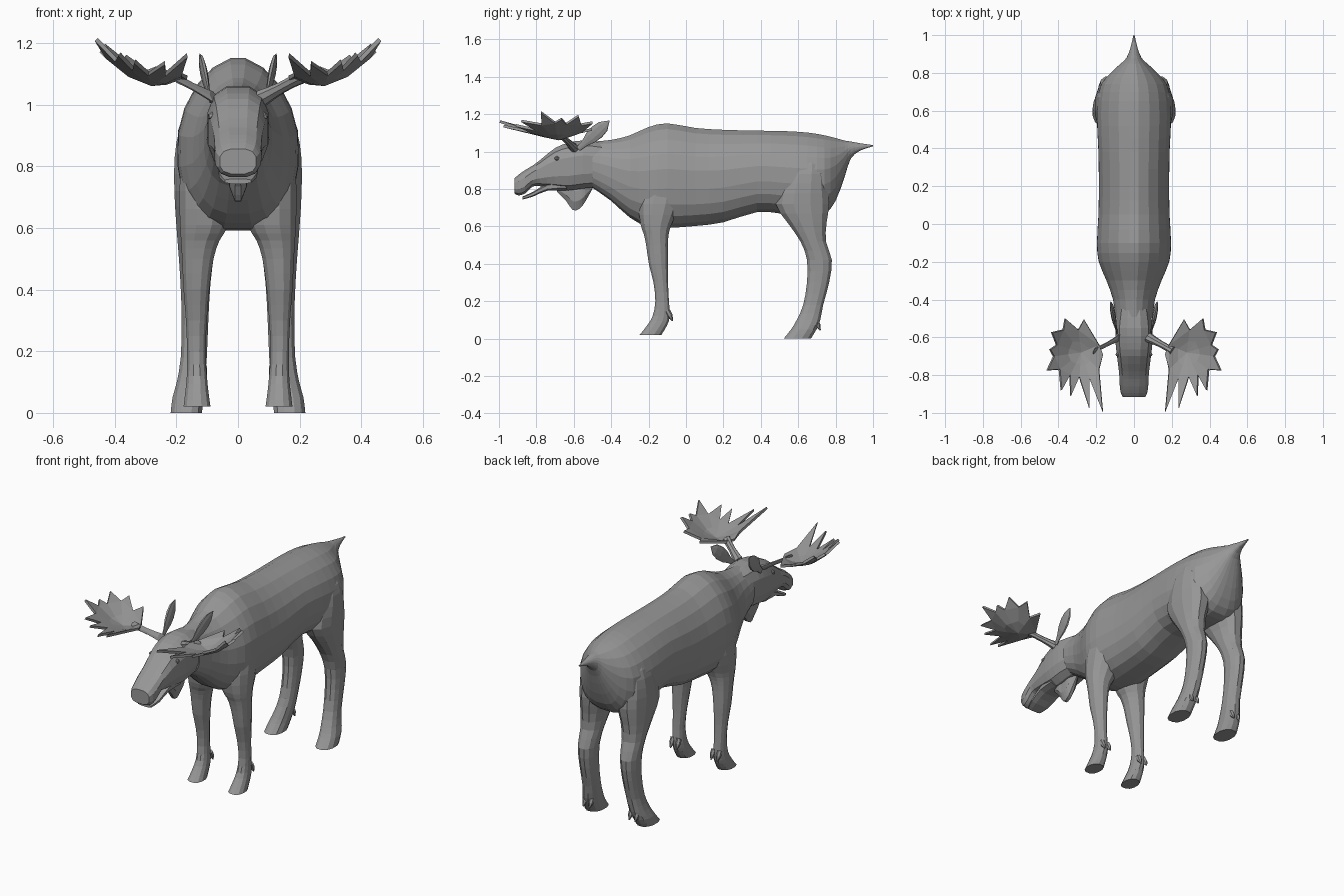
import bpy
import bmesh
import math
from mathutils import Vector

default_cube = bpy.data.objects.get("Cube")
if default_cube:
    bpy.data.objects.remove(default_cube, do_unlink=True)

# One plain hide colour for the whole animal
hide = bpy.data.materials.new("hide grey")
hide.use_nodes = True
hide_colour = (0.31, 0.31, 0.31, 1)
hide.diffuse_color = hide_colour
hide.node_tree.nodes["Principled BSDF"].inputs["Base Color"].default_value = hide_colour


def finish(name, bm):
    """Turn a bmesh into a flat shaded object."""
    bmesh.ops.recalc_face_normals(bm, faces=bm.faces)
    mesh = bpy.data.meshes.new(name)
    bm.to_mesh(mesh)
    bm.free()
    mesh.materials.append(hide)
    obj = bpy.data.objects.new(name, mesh)
    bpy.context.collection.objects.link(obj)
    return obj


def smooth_rows(rows, steps):
    """Insert rows along a smooth spline through the given rows."""
    result = []
    for i in range(len(rows) - 1):
        before = rows[max(i - 1, 0)]
        after = rows[min(i + 2, len(rows) - 1)]
        for k in range(steps):
            t = k / steps
            row = []
            for a, b, c, d in zip(before, rows[i], rows[i + 1], after):
                bend = (2 * a - 5 * b + 4 * c - d) * t + (3 * b - a - 3 * c + d) * t * t
                row.append(b + t * (c - a + bend) / 2)
            result.append(row)
    return result + [rows[-1]]


def loft(name, rings, sides, lower=1, upper=1):
    """Skin rings, each a centre and two half axes; low powers give boxier halves."""
    bm = bmesh.new()
    loops = []
    for centre, u, v in rings:
        loop = []
        for i in range(sides):
            angle = math.tau * (i + 0.5) / sides
            c, s = math.cos(angle), math.sin(angle)
            power = upper if s > 0 else lower
            c = math.copysign(abs(c) ** power, c)
            s = math.copysign(abs(s) ** power, s)
            loop.append(bm.verts.new(centre + u * c + v * s))
        loops.append(loop)
    for one, two in zip(loops, loops[1:]):
        for i in range(sides):
            j = (i + 1) % sides
            bm.faces.new((one[i], one[j], two[j], two[i]))
    bm.faces.new(loops[0])
    bm.faces.new(loops[-1])
    return finish(name, bm)


def trunk(name, rows, sides, lower, upper):
    """Loft along y from rows of y, top, bottom, half width."""
    rings = []
    for y, top, bottom, width in smooth_rows(rows, 2):
        centre = Vector((0, y, (top + bottom) / 2))
        rings.append((centre, Vector((width, 0, 0)), Vector((0, 0, (top - bottom) / 2))))
    loft(name, rings, sides, lower, upper)


def leg(name, side, rows):
    """Loft down z from rows of z, front, back, inner x, outer x."""
    rings = []
    for z, front, back, inner, outer in smooth_rows(rows, 2):
        centre = Vector((side * (inner + outer) / 2, (front + back) / 2, z))
        rings.append((centre, Vector(((outer - inner) / 2, 0, 0)),
                      Vector((0, (back - front) / 2, 0))))
    loft(name, rings, 12, .85, .9)


def limb(name, start, end, across, thick, widths, sides=8):
    """Straight tapered part: widths scale both cross axes."""
    start, end = Vector(start), Vector(end)
    rings = []
    for i, width in enumerate(widths):
        centre = start.lerp(end, i / (len(widths) - 1))
        rings.append((centre, Vector(across) * width, Vector(thick) * width))
    loft(name, rings, sides)


# Body from tail tip to neck, narrow along the spine and full below
trunk("body", [
    (1, 1.035, 1.028, .003), (.93, 1.045, 1.005, .02), (.88, 1.055, .96, .04),
    (.85, 1.06, .87, .07), (.8, 1.075, .735, .125), (.74, 1.09, .665, .175),
    (.65, 1.105, .655, .195), (.52, 1.113, .665, .197), (.38, 1.115, .675, .19),
    (.2, 1.12, .62, .188), (.05, 1.13, .6, .19), (-.1, 1.155, .59, .198),
    (-.2, 1.135, .595, .188), (-.3, 1.09, .645, .147), (-.4, 1.065, .735, .112),
    (-.5, 1.055, .805, .1)], 20, .75, 1.12)

# Head, lower jaw and throat flap
trunk("head", [
    (-.45, 1.05, .81, .085), (-.55, 1.063, .8, .1), (-.63, 1.05, .79, .1),
    (-.7, 1.022, .8, .092), (-.78, .957, .813, .082), (-.82, .927, .812, .079),
    (-.86, .903, .775, .077), (-.895, .878, .764, .071), (-.917, .858, .775, .06)],
    12, .7, .75)
trunk("lower_jaw", [
    (-.64, .85, .79, .075), (-.74, .83, .79, .07), (-.82, .785, .758, .064),
    (-.875, .76, .743, .045)], 8, .7, .7)
trunk("throat_flap", [
    (-.5, .83, .8, .01), (-.54, .84, .725, .03), (-.57, .84, .688, .032),
    (-.605, .84, .68, .03), (-.64, .84, .73, .03), (-.69, .83, .785, .01)], 8, 1.2, 1)

FRONT_ROWS = [
    (.92, -.18, -.06, .06, .14), (.82, -.22, -.03, .05, .18), (.72, -.255, -.03, .02, .193),
    (.61, -.245, -.075, .03, .19), (.56, -.228, -.09, .058, .187),
    (.5, -.215, -.095, .078, .183),
    (.4, -.2, -.095, .092, .178), (.3, -.175, -.095, .1, .17),
    (.2, -.165, -.09, .105, .166), (.12, -.18, -.085, .1, .167),
    (.07, -.21, -.1, .095, .172), (.02, -.25, -.13, .088, .178)]
HIND_ROWS = [
    (1.02, .58, .7, .05, .13), (.93, .55, .74, .05, .188), (.83, .51, .755, .04, .208),
    (.72, .475, .77, .035, .209), (.62, .54, .755, .06, .203),
    (.52, .61, .75, .075, .195), (.42, .645, .782, .088, .188),
    (.3, .645, .767, .095, .184), (.18, .625, .735, .1, .187),
    (.1, .59, .72, .107, .2), (.05, .56, .7, .112, .214), (0, .52, .67, .115, .22)]

# Antler blade outline: notches and tine tips in turn
BLADE = [
    (.185, -.64), (.265, -.505), (.295, -.56), (.365, -.5), (.375, -.56), (.435, -.575),
    (.41, -.64), (.445, -.665), (.425, -.7), (.46, -.775), (.395, -.77), (.385, -.88),
    (.34, -.8), (.335, -.91), (.29, -.81), (.237, -.975), (.235, -.82), (.165, -.995),
    (.185, -.77), (.165, -.69)]


def antler_blade(name, side):
    """Dished palm with a ring of triangular tines."""
    bm = bmesh.new()
    middle = Vector((.28, -.68))

    def dish(p):
        slope = .3 if p.y > middle.y else .24
        z = 1.065 + 2.8 * (p.x - .25) ** 2 + slope * abs(p.y - middle.y)
        return bm.verts.new((side * p.x, p.y, z))

    centre = dish(middle)
    points = [Vector(p) for p in BLADE]
    notches = points[::2]
    rim = [dish(p) for p in notches]
    inner = [dish(middle.lerp(p, .5)) for p in notches]
    tips = [dish(p) for p in points[1::2]]
    for i in range(len(rim)):
        j = (i + 1) % len(rim)
        bm.faces.new((centre, inner[i], inner[j]))
        bm.faces.new((inner[i], rim[i], rim[j], inner[j]))
        bm.faces.new((rim[i], tips[i], rim[j]))
    obj = finish(name, bm)
    solid = obj.modifiers.new("thickness", 'SOLIDIFY')
    solid.thickness = .014
    solid.offset = 0


# Paired parts on both sides
for label, s in (("left", 1), ("right", -1)):
    leg(label + "_front_leg", s, FRONT_ROWS)
    leg(label + "_hind_leg", s, HIND_ROWS)

    # Dewclaws behind each foot
    for part, x, y, z in (("front", .133, -.1, .13), ("hind", .15, .69, .08)):
        for place, shift in (("inner", -.02), ("outer", .02)):
            limb(f"{label}_{part}_{place}_dewclaw", (s * (x + shift), y, z + .02),
                 (s * (x + shift), y + .028, z - .035), (.014, 0, 0), (0, .014, .006),
                 (1, 1, .2), sides=6)

    # Antler stalk and blade
    limb(label + "_antler_stalk", (s * .075, -.6, 1.02), (s * .205, -.67, 1.09),
         (.008, .016, 0), (-.008, 0, .017), (1.5, 1.2, 1, 1, 1.2))
    antler_blade(label + "_antler_blade", s)

    # Leaf shaped ear
    limb(label + "_ear", (s * .09, -.575, 1.015), (s * .125, -.41, 1.165),
         (0, .67, -.74), (s * .28, -.1, 0), (.014, .02, .036, .041, .034, .002))

    # Eye
    bm = bmesh.new()
    bmesh.ops.create_icosphere(bm, subdivisions=1, radius=.014)
    bmesh.ops.translate(bm, verts=bm.verts, vec=(s * .085, -.69, .963))
    finish(label + "_eye", bm)
